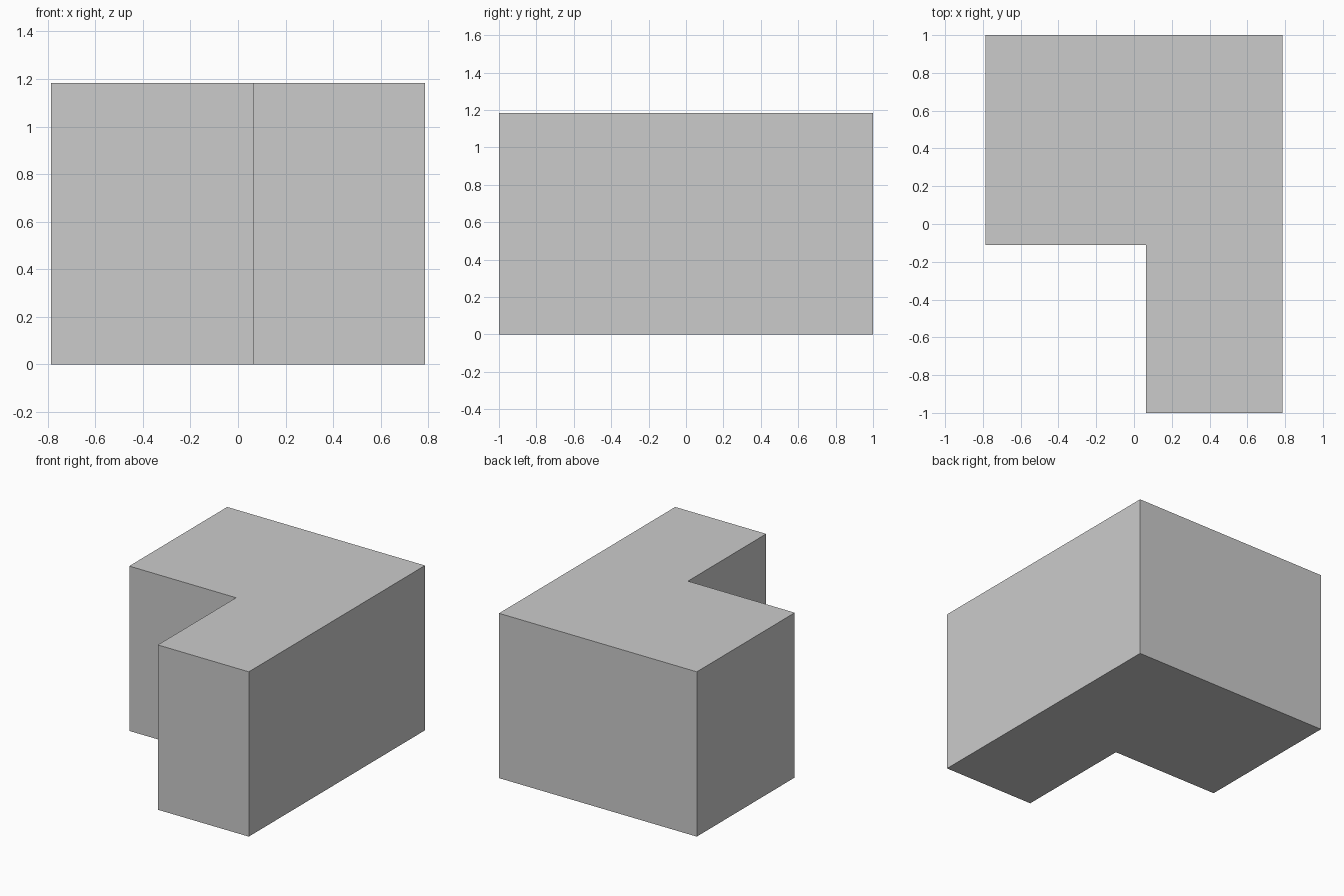
import bpy
import bmesh

if "Cube" in bpy.data.objects:
    bpy.data.objects.remove(bpy.data.objects["Cube"])

HALF_X, HALF_Y, HEIGHT = 0.786, 1.0, 1.184
NOTCH_X, NOTCH_Y = 0.063, -0.112

# L-shaped footprint, counter-clockwise seen from above
footprint = [
    (-HALF_X, NOTCH_Y), (NOTCH_X, NOTCH_Y), (NOTCH_X, -HALF_Y),
    (HALF_X, -HALF_Y), (HALF_X, HALF_Y), (-HALF_X, HALF_Y),
]

# Extrude the footprint into a closed solid block
bm = bmesh.new()
base = bm.faces.new([bm.verts.new((x, y, 0)) for x, y in footprint])
result = bmesh.ops.extrude_face_region(bm, geom=[base], use_keep_orig=True)
top = [v for v in result["geom"] if isinstance(v, bmesh.types.BMVert)]
bmesh.ops.translate(bm, verts=top, vec=(0, 0, HEIGHT))
bmesh.ops.recalc_face_normals(bm, faces=bm.faces)

mesh = bpy.data.meshes.new("l_shaped_block")
bm.to_mesh(mesh)
bm.free()
block = bpy.data.objects.new("l_shaped_block", mesh)
bpy.context.collection.objects.link(block)
